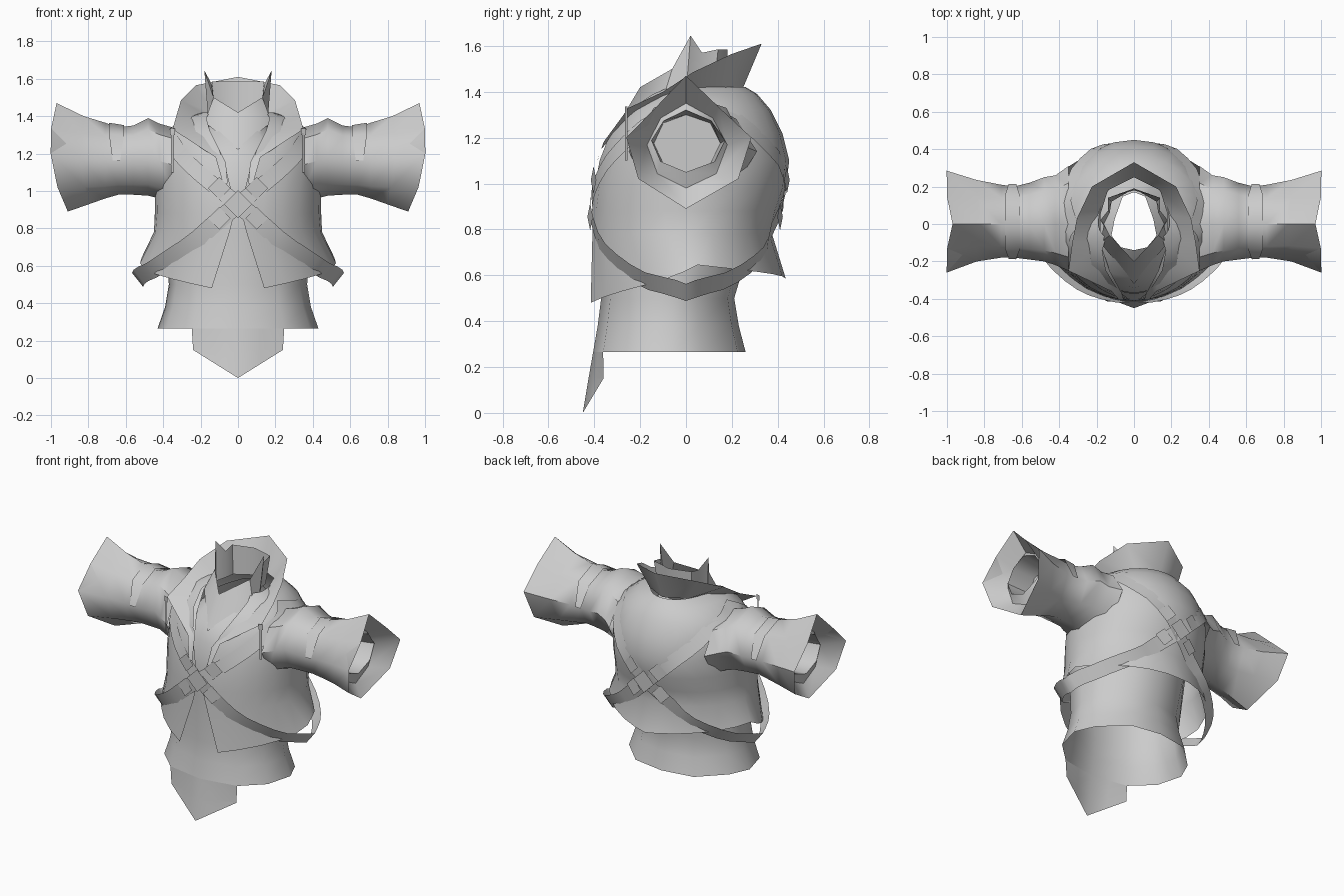
import bpy, math
from mathutils import Vector

if bpy.data.objects.get("Cube"):
    bpy.data.objects.remove(bpy.data.objects["Cube"], do_unlink=True)

cloth = bpy.data.materials.new("grey_cloth")
cloth.use_nodes = True
GREY = (0.6, 0.6, 0.6, 1)
cloth.diffuse_color = GREY
cloth.node_tree.nodes["Principled BSDF"].inputs["Base Color"].default_value = GREY


def grid(name, rows, mirror=True, closed=False, cap=False, angle=50):
    """Skin a list of equally long point rows into one sheet or tube."""
    n = len(rows[0])
    verts = [tuple(p) for row in rows for p in row]
    faces = []
    for r in range(len(rows) - 1):
        for c in range(n if closed else n - 1):
            d = (c + 1) % n
            faces.append((r * n + c, r * n + d, (r + 1) * n + d, (r + 1) * n + c))
    if cap:
        faces.append([(len(rows) - 1) * n + c for c in range(n)])
    mesh = bpy.data.meshes.new(name)
    mesh.from_pydata(verts, [], faces)
    mesh.materials.append(cloth)
    obj = bpy.data.objects.new(name, mesh)
    bpy.context.collection.objects.link(obj)
    bpy.ops.object.select_all(action="DESELECT")
    obj.select_set(True)
    bpy.context.view_layer.objects.active = obj
    bpy.ops.object.shade_smooth_by_angle(angle=math.radians(angle))
    if mirror:
        obj.modifiers.new("mirror", "MIRROR").merge_threshold = 0.002


def lerp_keys(keys, t):
    """Interpolate rows of numbers by their first entry."""
    if t <= keys[0][0]:
        return keys[0][1:]
    for a, b in zip(keys, keys[1:]):
        if t <= b[0]:
            f = (t - a[0]) / (b[0] - a[0])
            return [p + (q - p) * f for p, q in zip(a[1:], b[1:])]
    return keys[-1][1:]


def oval(a, half_width, front, back, z, power=1.0):
    s, c = math.sin(a), math.cos(a)
    x = half_width * abs(s) ** power
    y = abs(c) ** power * (-front if c > 0 else back)
    return Vector((x, y, z))


# Jacket body: height, half width, front depth, back depth, half opening, squareness
BODY = [
    (0.60, 0.525, 0.45, 0.435, 0.14, 1.25),
    (0.78, 0.45, 0.41, 0.375, 0.045, 1),
    (0.88, 0.445, 0.41, 0.40, 0.02, 1),
    (0.98, 0.445, 0.40, 0.435, 0.03, 1),
    (1.10, 0.44, 0.38, 0.45, 0.06, 1),
    (1.22, 0.425, 0.34, 0.42, 0.10, 1),
    (1.32, 0.38, 0.27, 0.37, 0.15, 1),
    (1.39, 0.28, 0.18, 0.31, 0.17, 1),
    (1.42, 0.19, 0.12, 0.26, 0.15, 1),
]
HEM = [(0, 0.48), (0.3, 0.57), (0.5, 0.645), (0.75, 0.615), (1, 0.585)]
SEGS = 12
rows = []
for k, (z, w, f, b, gap, power) in enumerate(BODY):
    start = math.asin((gap / w) ** (1 / power))
    row = []
    for i in range(SEGS + 1):
        t = i / SEGS
        height = lerp_keys(HEM, t)[0] if k == 0 else z
        row.append(oval(start + (math.pi - start) * t, w, f, b, height, power))
    rows.append(row)
grid("jacket_body", rows)

# Undershirt with an angular flared hem, its side corners set forward
SHIRT = [
    (0.265, 0.43, 0.405, 0.26),
    (0.38, 0.39, 0.385, 0.23),
    (0.50, 0.37, 0.37, 0.21),
    (0.80, 0.38, 0.375, 0.30),
    (1.00, 0.38, 0.37, 0.36),
    (1.15, 0.33, 0.34, 0.34),
    (1.25, 0.25, 0.29, 0.27),
    (1.38, 0.12, 0.14, 0.17),
]
shirt = []
for z, w, f, b in SHIRT:
    ring = [oval(math.pi * i / 6, w, f, b, z, 0.8 if i < 3 else 1) for i in range(7)]
    for i in (3, 4):
        ring[i].y -= 0.06
    shirt.append(ring)
grid("undershirt", shirt)

# Pointed front tail continuing the undershirt
middle, corner = shirt[0][0], shirt[0][1]
grid("front_tail", [
    [middle, middle.lerp(corner, 0.5), corner],
    [(0, -0.425, 0.15), (0.12, -0.395, 0.15), (0.24, -0.36, 0.15)],
    [(0, -0.45, 0.0), (0.12, -0.405, 0.075), (0.24, -0.36, 0.15)],
])

# Sleeve: round near the shoulder, flaring to an angular cuff
ROUND = [(math.sin(i * math.pi / 4), math.cos(i * math.pi / 4)) for i in range(8)]
CUFF = [(0, 1), (0.5, 0.53), (1, 0.07), (0.8, -0.55), (0, -1), (-0.8, -0.55), (-1, 0.07), (-0.5, 0.53)]


def sleeve_ring(x, top, bottom, front, back, blend=0.0, bow=0.0):
    mid, half = (top + bottom) / 2, (top - bottom) / 2
    ring = []
    for (ry, rz), (cy, cz) in zip(ROUND, CUFF):
        u, v = ry + (cy - ry) * blend, rz + (cz - rz) * blend
        y = u * (back if u > 0 else front)
        lean = bow * (0.03 * v - 0.06 * v * v + 0.06)
        ring.append(Vector((x + lean, y, mid + half * v)))
    return ring


SLEEVE = [
    (0.35, 1.34, 0.94, 0.25, 0.31),
    (0.42, 1.36, 0.96, 0.22, 0.26),
    (0.48, 1.39, 0.975, 0.20, 0.25),
    (0.56, 1.35, 0.98, 0.19, 0.22),
    (0.64, 1.34, 0.98, 0.18, 0.20),
    (0.71, 1.365, 0.96, 0.18, 0.21, 0.2),
    (0.81, 1.40, 0.93, 0.20, 0.235, 0.6, 0.5),
    (0.94, 1.47, 0.89, 0.26, 0.285, 1.0, 1.0),
    (0.87, 1.35, 0.98, 0.17, 0.18, 0.3),
    (0.89, 1.32, 1.05, 0.15, 0.17, 0.3),
    (0.72, 1.30, 1.05, 0.14, 0.15),
]
grid("sleeves", [sleeve_ring(*s) for s in SLEEVE], closed=True, cap=True)

# Arm bands draped over the top of each sleeve, tapering to the ends
inner_ring = sleeve_ring(0.61, 1.352, 0.97, 0.19, 0.215)
outer_ring = sleeve_ring(0.69, 1.365, 0.96, 0.185, 0.215)
band = [(inner_ring[i], outer_ring[i]) for i in (6, 7, 0, 1, 2)]
for end in (0, -1):
    a, b = band[end]
    band[end] = (a.lerp(b, 0.25), a.lerp(b, 0.75))
grid("arm_bands", band)

# Wide open collar with lapels
inner = [(0, 0.25, 1.42), (0.14, 0.18, 1.42), (0.18, 0.05, 1.41), (0.18, -0.1, 1.37),
         (0.13, -0.25, 1.28), (0.065, -0.37, 1.15), (0.055, -0.405, 1.04)]
outer = [(0, 0.33, 1.61), (0.225, 0.2, 1.565), (0.305, 0.03, 1.485), (0.33, -0.1, 1.4),
         (0.35, -0.25, 1.33), (0.12, -0.36, 1.18), (0.08, -0.405, 1.04)]
grid("wide_collar", [inner, outer])

# Standing neck collar with two spikes
low = [(0, 0.19, 1.4), (0.12, 0.12, 1.4), (0.13, 0.06, 1.4), (0.16, 0, 1.39),
       (0.18, -0.1, 1.37), (0, -0.32, 1.22)]
high = [(0, 0.18, 1.585), (0.14, 0.14, 1.585), (0.14, 0.07, 1.57), (0.18, 0.02, 1.645),
        (0.13, -0.06, 1.5), (0, -0.2, 1.42)]
grid("neck_collar", [low, high], angle=35)


# Crossed harness straps that follow the jacket body
def strap(name, keys, width, gap):
    count = 20
    path = []
    for i in range(count + 1):
        deg = 180 * i / count
        z = lerp_keys(keys, deg)[0]
        w, f, b, _, power = lerp_keys(BODY, z)
        path.append(oval(math.radians(deg), w + gap, f + gap, b + gap, z, power))
    edges = ([], [])
    for i, p in enumerate(path):
        along = path[min(i + 1, count)] - path[max(i - 1, 0)]
        out = p - Vector((0, 0, 0.95))
        side = along.cross(out).normalized() * width / 2
        edges[0].append(p - side)
        edges[1].append(p + side)
    grid(name, edges)


strap("lower_straps", [(0, 0.93), (30, 0.73), (60, 0.58), (90, 0.525),
                       (120, 0.58), (150, 0.71), (180, 0.92)], 0.095, 0.012)
strap("shoulder_straps", [(0, 0.93), (25, 1.08), (55, 1.25), (90, 1.36),
                          (125, 1.28), (155, 1.1), (180, 0.92)], 0.085, 0.006)


# Diamond buckle and strap keepers, front and back
def diamond(name, x, y, z, r, mirror, slope=0.0):
    rows = [[(x, y, z + r), (x + r, y + slope * r, z)],
            [(x - r, y - slope * r, z), (x, y, z - r)]]
    grid(name, rows, mirror=mirror)


diamond("front_buckle", 0, -0.432, 0.93, 0.075, False)
diamond("back_buckle", 0, 0.447, 0.93, 0.075, False)
for name, y, z, slope in (("front_upper", -0.403, 1.015, 0.2), ("front_lower", -0.418, 0.855, 0.2),
                          ("back_upper", 0.44, 1.015, -0.2), ("back_lower", 0.41, 0.855, -0.2)):
    diamond(name + "_keepers", 0.1, y, z, 0.06, True, slope)

# Zip pulls hanging from the collar points
for name, half, top, bottom in (("zip_pulls", 0.007, 1.31, 1.1), ("zip_knobs", 0.014, 1.335, 1.3)):
    grid(name, [[(0.35 - half, -0.265, z), (0.35 + half, -0.255, z)] for z in (top, bottom)])
